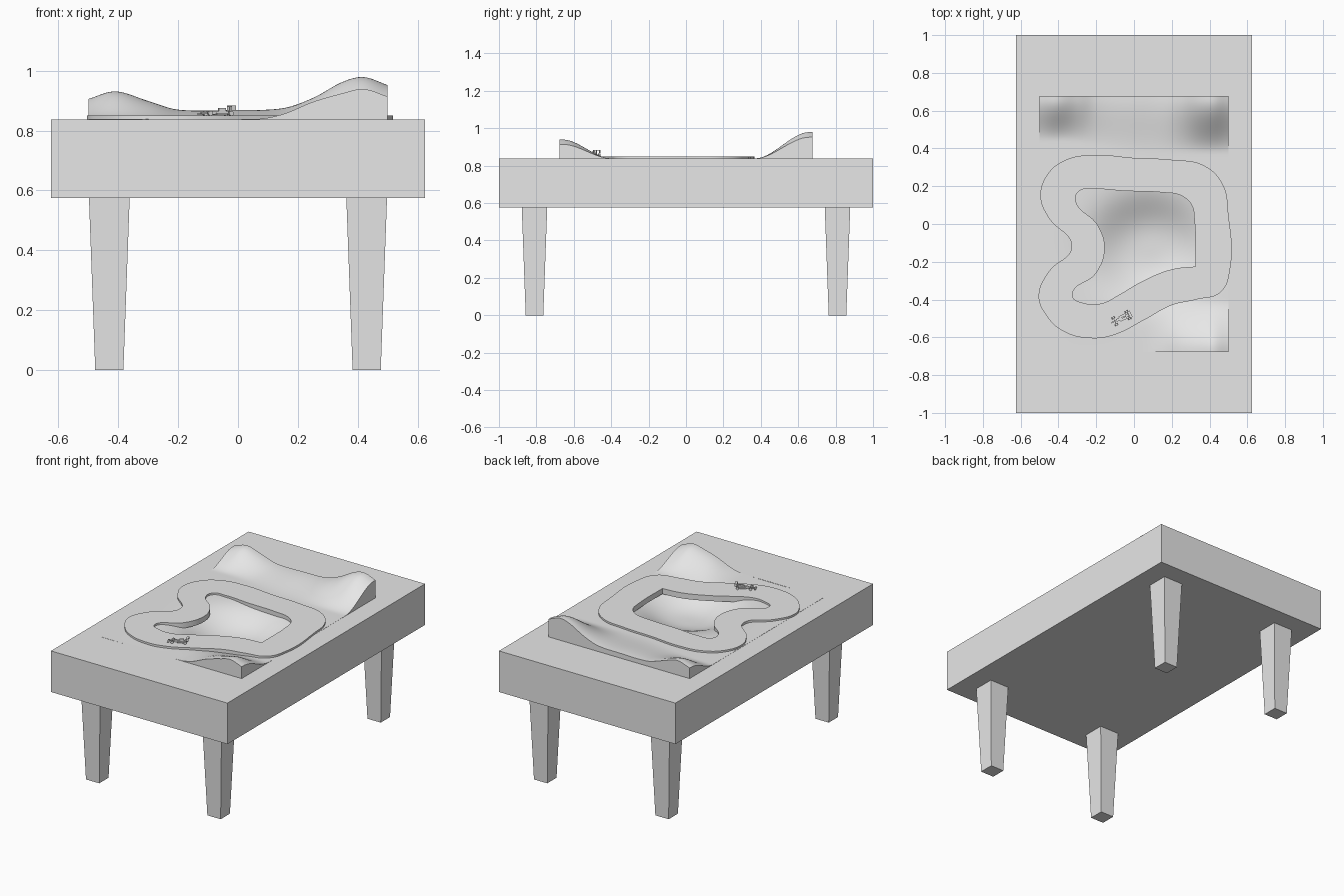
import bpy, bmesh, math
from mathutils import Matrix, Vector

if "Cube" in bpy.data.objects:
    bpy.data.objects.remove(bpy.data.objects["Cube"])

grey = bpy.data.materials.new("plain_grey")
grey.use_nodes = True
grey.diffuse_color = (0.8, 0.8, 0.8, 1)
grey.node_tree.nodes["Principled BSDF"].inputs["Base Color"].default_value = (0.8, 0.8, 0.8, 1)

TOP = 0.838           # height of the table surface
HX, HY = 0.5, 0.677   # half size of the landscape


def add(name, bm, smooth=False):
    bmesh.ops.recalc_face_normals(bm, faces=bm.faces)
    mesh = bpy.data.meshes.new(name)
    bm.to_mesh(mesh)
    bm.free()
    mesh.materials.append(grey)
    ob = bpy.data.objects.new(name, mesh)
    bpy.context.collection.objects.link(ob)
    if smooth:
        select(ob)
        bpy.ops.object.shade_smooth_by_angle(angle=math.radians(40))
    return ob


def select(ob):
    bpy.ops.object.select_all(action='DESELECT')
    ob.select_set(True)
    bpy.context.view_layer.objects.active = ob


def box(bm, centre, size):
    m = Matrix.Translation(centre) @ Matrix.Diagonal((*size, 1))
    return bmesh.ops.create_cube(bm, size=1, matrix=m)["verts"]


def ease(t):
    t = min(max(t, 0), 1)
    return t * t * (3 - 2 * t)


def curve_through(points, x):
    """Smooth height along a list of (position, height) points."""
    pts = [points[0]] + points + [points[-1]]
    for i in range(1, len(pts) - 2):
        (x0, a), (x1, b) = pts[i], pts[i + 1]
        if x <= x1:
            t = min(max((x - x0) / (x1 - x0), 0), 1)
            m0 = (b - pts[i - 1][1]) / max(x1 - pts[i - 1][0], 0.01) * (x1 - x0)
            m1 = (pts[i + 2][1] - a) / max(pts[i + 2][0] - x0, 0.01) * (x1 - x0)
            return (a * (1 - ease(t)) + b * ease(t)
                    + m0 * t * (1 - t) ** 2 - m1 * t * t * (1 - t))
    return points[-1][1]


# Table slab, open where the landscape sits
bm = bmesh.new()
box(bm, (0, 0, 0.7065), (1.25, 2, 0.263))
bm.faces.ensure_lookup_table()
lid = max(bm.faces, key=lambda f: f.calc_center_median().z)
bmesh.ops.inset_region(bm, faces=[lid], thickness=0.1)
for v in lid.verts:
    v.co.x = math.copysign(HX, v.co.x)
    v.co.y = math.copysign(HY, v.co.y)
bmesh.ops.delete(bm, geom=[lid], context='FACES_ONLY')
add("table_slab", bm)

# Tapered legs
for side, sx in (("left", 1), ("right", -1)):
    for end, sy in (("front", -1), ("back", 1)):
        bm = bmesh.new()
        for v in box(bm, (0, 0, 0.2875), (1, 1, 0.575)):
            w = 0.136 if v.co.z > 0.1 else 0.094
            v.co.x = v.co.x * w + sx * 0.43
            v.co.y = v.co.y * w + sy * 0.81
        add(f"{end}_{side}_leg", bm)

# Landscape with back ridge, front hill and central hollow
ridge = [(-0.5, 0.067), (-0.41, 0.092), (-0.3, 0.06), (-0.2, 0.031), (0, 0.03),
         (0.15, 0.036), (0.25, 0.07), (0.35, 0.124), (0.42, 0.14), (0.5, 0.113)]
hill = [(-0.5, 0), (0.06, 0), (0.15, 0.016), (0.25, 0.057), (0.35, 0.086),
        (0.42, 0.1), (0.5, 0.075)]


def height(x, y):
    z = 0.001
    if y > 0:
        start = 0.37 + 0.07 * ease((0.1 - x) / 0.5)
        z += curve_through(ridge, x) * ease((y - start) / (0.66 - start))
    else:
        z += curve_through(hill, x) * ease((-y - 0.4) / 0.26)
    r2 = ((x - 0.08) / 0.28) ** 2 + ((y + 0.13) / 0.25) ** 2
    return z - 0.1 * math.exp(-r2 ** 1.5)


bm = bmesh.new()
bmesh.ops.create_grid(bm, x_segments=70, y_segments=96, size=1)
for v in bm.verts:
    v.co.x *= HX
    v.co.y *= HY
    v.co.z = TOP + height(v.co.x, v.co.y)
rim = [e for e in bm.edges if e.is_boundary]
skirt = bmesh.ops.extrude_edge_only(bm, edges=rim)["geom"]
for v in skirt:
    if isinstance(v, bmesh.types.BMVert):
        v.co.z = TOP - 0.005
add("landscape", bm, smooth=True)

# Race track: outer and inner outline filled as one band
outer = [(-0.2, 0.365), (0, 0.35), (0.2, 0.34), (0.37, 0.31), (0.47, 0.21), (0.5, 0.05),
         (0.51, -0.23), (0.46, -0.36), (0.33, -0.4), (0.2, -0.43), (0.05, -0.51),
         (-0.1, -0.585), (-0.22, -0.605), (-0.37, -0.57), (-0.46, -0.49), (-0.505, -0.38),
         (-0.45, -0.25), (-0.33, -0.12), (-0.45, 0.03), (-0.495, 0.14), (-0.46, 0.26),
         (-0.36, 0.34)]
inner = [(-0.22, 0.185), (-0.05, 0.175), (0.15, 0.167), (0.25, 0.15), (0.305, 0.1),
         (0.32, 0.02), (0.325, -0.225), (0.2, -0.24), (0.05, -0.3), (-0.08, -0.375),
         (-0.17, -0.42), (-0.26, -0.42), (-0.325, -0.38), (-0.2, -0.26), (-0.155, -0.13),
         (-0.19, -0.01), (-0.31, 0.13), (-0.29, 0.175)]
corners = [(0.325, -0.225)]
data = bpy.data.curves.new("race_track", 'CURVE')
data.dimensions = '2D'
data.fill_mode = 'BOTH'
data.extrude = 0.0175
data.resolution_u = 8
for outline in (outer, inner):
    spline = data.splines.new('BEZIER')
    spline.bezier_points.add(len(outline) - 1)
    spline.use_cyclic_u = True
    for p, xy in zip(spline.bezier_points, outline):
        p.co = (*xy, 0)
        p.handle_left_type = p.handle_right_type = 'VECTOR' if xy in corners else 'AUTO'
track = bpy.data.objects.new("race_track", data)
track.location.z = 0.8325
data.materials.append(grey)
bpy.context.collection.objects.link(track)
select(track)
bpy.ops.object.convert(target='MESH')
bpy.ops.object.shade_smooth_by_angle(angle=math.radians(30))

# Little racing car, nose towards -x, then turned along the track
place = Matrix.Translation((-0.07, -0.5, 0.85)) @ Matrix.Rotation(math.radians(25), 4, 'Z')


def car_part(name, blocks):
    bm = bmesh.new()
    for centre, size in blocks:
        box(bm, centre, size)
    bm.transform(place)
    add(name, bm)


car_part("car_body", [((0.01, 0, 0.01), (0.07, 0.014, 0.012)),
                      ((-0.04, 0, 0.009), (0.04, 0.007, 0.006)),
                      ((0.012, 0, 0.006), (0.04, 0.03, 0.006)),
                      ((0.018, 0, 0.02), (0.025, 0.008, 0.01))])
car_part("front_wing", [((-0.06, 0, 0.006), (0.01, 0.042, 0.003))])
car_part("rear_wing", [((0.053, 0, 0.032), (0.014, 0.036, 0.003))]
         + [((0.053, s * 0.018, 0.026), (0.016, 0.002, 0.016)) for s in (-1, 1)]
         + [((0.05, 0, 0.02), (0.006, 0.004, 0.024))])
car_part("axles", [((x, 0, 0.008), (0.003, 0.04, 0.003)) for x in (-0.035, 0.042)])

bm = bmesh.new()
for x in (-0.035, 0.042):
    for s in (-1, 1):
        m = Matrix.Translation((x, s * 0.02, 0.008)) @ Matrix.Rotation(math.pi / 2, 4, 'X')
        bmesh.ops.create_cone(bm, cap_ends=True, segments=16, radius1=0.008,
                              radius2=0.008, depth=0.01, matrix=m)
bm.transform(place)
add("wheels", bm, smooth=True)
